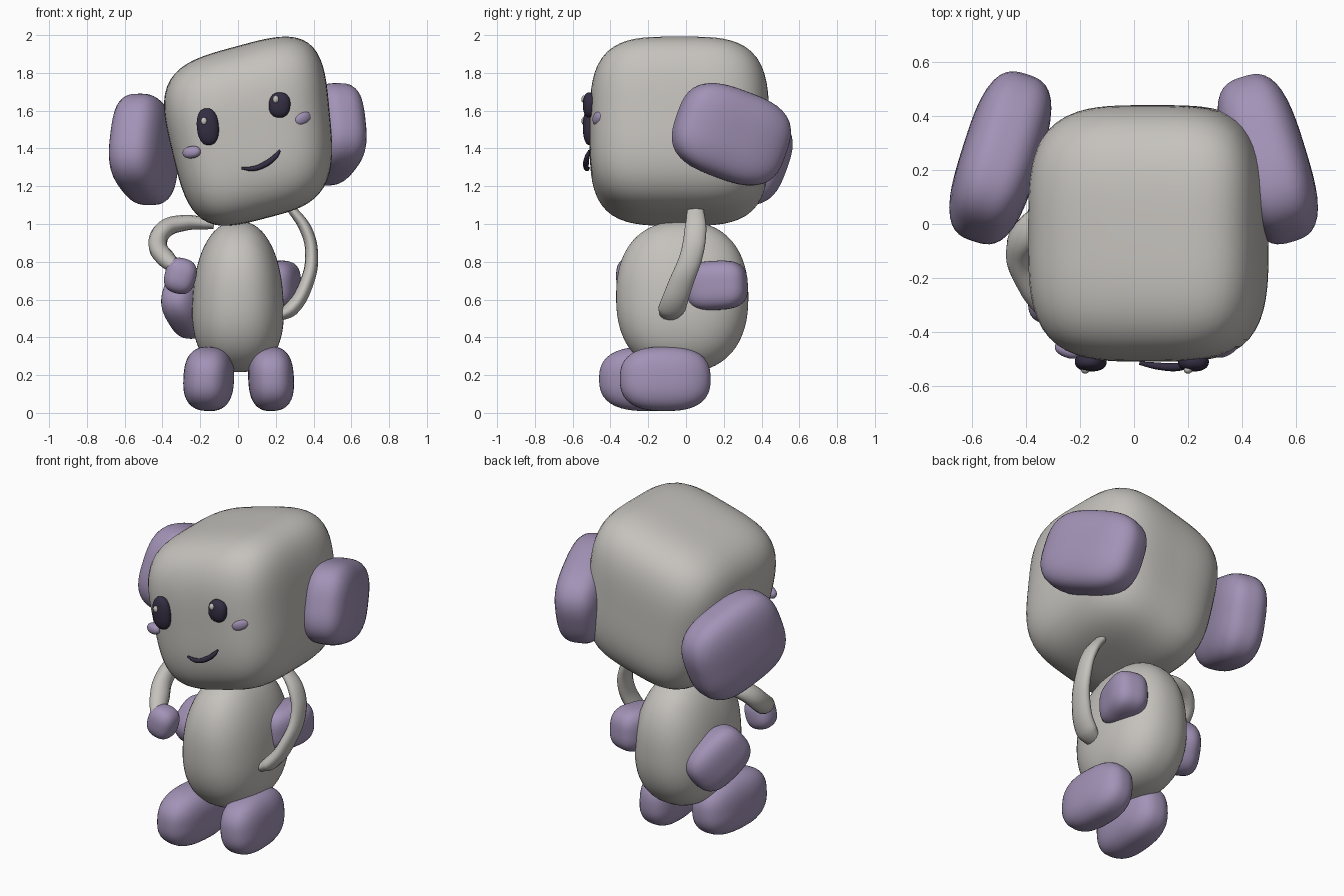
import bpy, bmesh, math
from mathutils import Vector, Matrix

if "Cube" in bpy.data.objects:
    bpy.data.objects.remove(bpy.data.objects["Cube"])


def material(name, rgb):
    m = bpy.data.materials.new(name)
    m.diffuse_color = (*rgb, 1)
    m.use_nodes = True
    m.node_tree.nodes["Principled BSDF"].inputs["Base Color"].default_value = m.diffuse_color
    return m


GREY = material("warm grey", (0.56, 0.54, 0.51))
PURPLE = material("dusty purple", (0.36, 0.29, 0.47))
DARK = material("dark plum", (0.035, 0.027, 0.055))


def blob(name, mat, n, place, cuts=12):
    """Rounded box of roundness n in the unit cube, each point moved by place()."""
    bm = bmesh.new()
    bmesh.ops.create_cube(bm, size=2)
    bmesh.ops.subdivide_edges(bm, edges=bm.edges[:], cuts=cuts, use_grid_fill=True)
    for v in bm.verts:
        # spread the points evenly over the curved surface
        p = Vector([math.tan(c * math.pi / 4) for c in v.co])
        v.co = place(p / sum(abs(c) ** n for c in p) ** (1 / n))
    for f in bm.faces:
        f.smooth = True
    me = bpy.data.meshes.new(name)
    bm.to_mesh(me)
    bm.free()
    me.materials.append(mat)
    ob = bpy.data.objects.new(name, me)
    bpy.context.collection.objects.link(ob)
    return ob


def box(name, mat, n, center, half, turn=(0, 0, 0), cuts=12):
    rot = Matrix.Identity(3)
    for axis, angle in zip("XYZ", turn):
        rot = Matrix.Rotation(math.radians(angle), 3, axis) @ rot
    c, h = Vector(center), Vector(half)
    return blob(name, mat, n, lambda p: c + rot @ (p * h), cuts)


def slab(name, mat, n, center, long, half):
    """Rounded slab along a direction: half length, height and thickness."""
    e1 = Vector(long).normalized()
    e3 = e1.cross(Vector((0, 0, 1))).normalized()
    e2 = e3.cross(e1)
    c = Vector(center)
    return blob(name, mat, n, lambda p: c + e1 * p.x * half[0]
                + e2 * p.y * half[1] + e3 * p.z * half[2])


def tube(name, mat, points, radius, flat=1.0):
    """Smooth tube through (x, y, z, relative radius), widened along y by flat."""
    cu = bpy.data.curves.new(name, "CURVE")
    cu.dimensions = "3D"
    cu.bevel_depth = radius
    cu.bevel_resolution = 4
    cu.use_fill_caps = True
    sp = cu.splines.new("BEZIER")
    sp.bezier_points.add(len(points) - 1)
    sp.resolution_u = 8
    for b, (x, y, z, r) in zip(sp.bezier_points, points):
        b.co = (x, y / flat, z)
        b.radius = r
        b.handle_left_type = b.handle_right_type = "AUTO"
    ob = bpy.data.objects.new(name, cu)
    bpy.context.collection.objects.link(ob)
    ob.scale.y = flat
    bpy.ops.object.select_all(action="DESELECT")
    ob.select_set(True)
    bpy.context.view_layer.objects.active = ob
    bpy.ops.object.convert(target="MESH")
    bpy.ops.object.shade_smooth()
    ob = bpy.context.object
    ob.data.materials.clear()
    ob.data.materials.append(mat)


# Head: rounded box fitted to a tilted four-cornered front
BL, BR, TL, TR = (Vector(c) for c in
                  ((-0.24, 0.93), (0.53, 1.13), (-0.455, 1.82), (0.44, 2.062)))


def head_place(p):
    u, v = (p.x + 1) / 2, (p.z + 1) / 2
    q = BL.lerp(BR, u).lerp(TL.lerp(TR, u), v)
    return Vector((q.x, -0.035 + 0.475 * p.y, q.y))


blob("head", GREY, 3.6, head_place, 20)

# Ears
slab("right_ear", PURPLE, 3, (0.495, 0.24, 1.475), (-0.27, 0.88, -0.33), (0.31, 0.24, 0.145))
slab("left_ear", PURPLE, 3, (-0.495, 0.245, 1.395), (0.28, 0.88, -0.36), (0.31, 0.265, 0.145))


# Body: egg, narrower toward the top
def body_place(p):
    return Vector((0.24 * p.x * (1 - 0.12 * p.z), -0.02 + 0.35 * p.y, 0.615 + 0.4 * p.z))


blob("body", GREY, 2.35, body_place, 16)

# Feet
box("left_foot", PURPLE, 2.6, (-0.155, -0.2, 0.18), (0.13, 0.26, 0.17), (0, 3, -5))
box("right_foot", PURPLE, 2.6, (0.175, -0.11, 0.18), (0.12, 0.24, 0.17), (0, -3, 2))

# Side pads on the back of the body
slab("right_side_pad", PURPLE, 3, (0.21, 0.16, 0.675), (0.25, 0.9, 0.05), (0.165, 0.13, 0.11))
slab("left_side_pad", PURPLE, 2.8, (-0.27, 0.08, 0.575), (-0.3, -0.6, 0.5), (0.19, 0.15, 0.1))

# Arms
tube("right_arm", GREY, [(0.28, 0.05, 1.085, 0.7), (0.36, 0.05, 0.97, 0.95),
                         (0.39, 0.03, 0.84, 1), (0.36, -0.03, 0.68, 1.1),
                         (0.28, -0.075, 0.55, 1.2), (0.21, -0.085, 0.51, 0.8)], 0.034, 1.8)
tube("left_arm", GREY, [(-0.13, 0.04, 1.0, 0.6), (-0.29, 0.02, 1.005, 0.95),
                        (-0.39, -0.03, 0.97, 1.1), (-0.425, -0.11, 0.89, 1.1),
                        (-0.38, -0.22, 0.815, 1.1), (-0.32, -0.32, 0.765, 0.8)], 0.045, 1.4)
box("left_hand", PURPLE, 2.6, (-0.305, -0.29, 0.725), (0.083, 0.08, 0.095), (0, 15, 0), 8)

# Eyes with small highlights
for side, x, z, hx, hz, turn in (("left", -0.16, 1.515, 0.058, 0.098, -5),
                                 ("right", 0.22, 1.63, 0.057, 0.067, 5)):
    box(side + "_eye", DARK, 2.3, (x, -0.51, z), (hx, 0.036, hz), (0, turn, 0), 8)
    box(side + "_eye_highlight", GREY, 2, (x - 0.02, -0.54, z + 0.03), (0.016, 0.014, 0.02), cuts=5)

# Cheeks
box("left_cheek", PURPLE, 2.2, (-0.245, -0.465, 1.38), (0.05, 0.03, 0.032), (0, -8, -20), 8)
box("right_cheek", PURPLE, 2.2, (0.34, -0.462, 1.56), (0.05, 0.026, 0.034), (0, -25, 28), 8)

# Smiling mouth
tube("mouth", DARK, [(0.02, -0.515, 1.296, 0.5), (0.08, -0.525, 1.293, 1),
                     (0.15, -0.53, 1.32, 1.2), (0.2, -0.522, 1.36, 1),
                     (0.222, -0.512, 1.39, 0.4)], 0.013)
